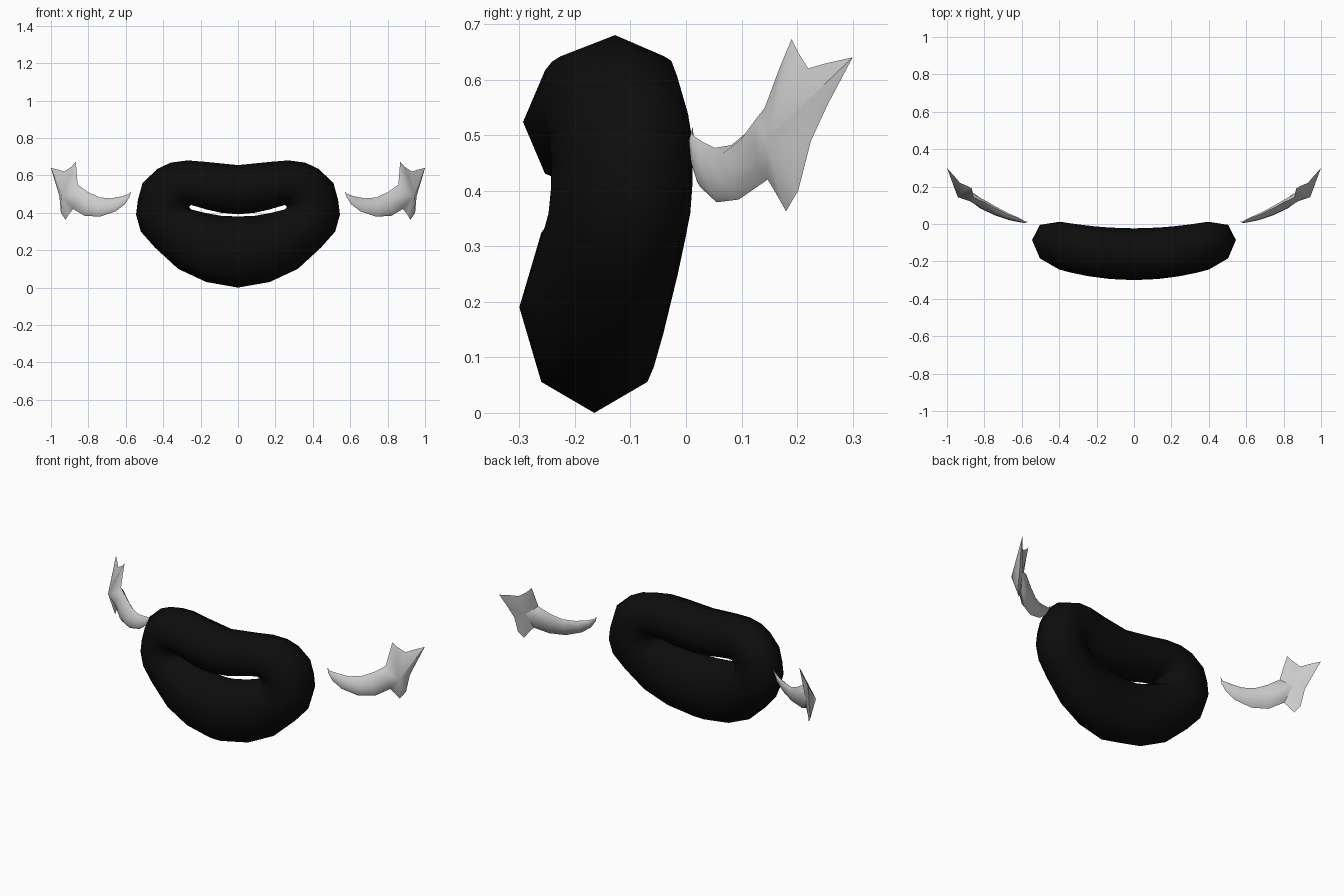
import bpy, bmesh, math
from mathutils import Vector

if "Cube" in bpy.data.objects:
    bpy.data.objects.remove(bpy.data.objects["Cube"])


def make_object(name, verts, faces, angle):
    mesh = bpy.data.meshes.new(name)
    bm = bmesh.new()
    vs = [bm.verts.new(v) for v in verts]
    for f in faces:
        bm.faces.new([vs[i] for i in f])
    bmesh.ops.remove_doubles(bm, verts=bm.verts, dist=1e-4)
    bmesh.ops.recalc_face_normals(bm, faces=bm.faces)
    bm.to_mesh(mesh)
    bm.free()
    ob = bpy.data.objects.new(name, mesh)
    bpy.context.collection.objects.link(ob)
    bpy.ops.object.select_all(action='DESELECT')
    ob.select_set(True)
    bpy.context.view_layer.objects.active = ob
    bpy.ops.object.shade_smooth_by_angle(angle=math.radians(angle))
    return ob


# Black lips: octagonal tube; stations are outer x, z and inner x, z
half = [(0, 0, 0, .38), (.17, .03, .09, .384), (.32, .10, .17, .398),
        (.445, .215, .23, .413), (.52, .30, .25, .418), (.545, .39, .258, .425),
        (.535, .47, .26, .432), (.51, .56, .256, .438), (.43, .635, .25, .441),
        (.36, .668, .22, .433), (.27, .68, .17, .418), (.17, .672, .09, .40),
        (0, .655, 0, .392)]
stations = half + [(-a, b, -c, d) for a, b, c, d in half[-2:0:-1]]
N, K = len(stations), 8
verts, faces = [], []
for ox, oz, ix, iz in stations:
    mx, mz = (ox + ix) / 2, (oz + iz) / 2
    yc = -.165 + .045 * min(1, (mx / .4) ** 2) + .02 * (mz - .19)
    depth = .135 - .008 * min(1, (mx / .4) ** 2)
    for k in range(K):
        a = 2 * math.pi * k / K
        c, s = math.cos(a), math.sin(a)
        outer_shift = .03 * abs(mx / .4) * max(c, 0)
        verts.append((mx + (ox - ix) / 2 * c, yc + depth * s + outer_shift,
                      mz + (oz - iz) / 2 * c))
for i in range(N):
    for k in range(K):
        j, m = (i + 1) % N, (k + 1) % K
        faces.append((i * K + k, j * K + k, j * K + m, i * K + m))
lips = make_object("lips", verts, faces, 80)
black = bpy.data.materials.new("black")
black.diffuse_color = (.004, .004, .004, 1)
black.use_nodes = True
black.node_tree.nodes["Principled BSDF"].inputs["Base Color"].default_value = black.diffuse_color
lips.data.materials.append(black)

# Side fins: crescent tail ending in a three-pointed star
top = [(.585, .012, .500), (.62, .03, .488), (.68, .052, .477),
       (.74, .082, .482), (.80, .115, .51), (.857, .142, .55)]
bottom = [(.58, .007, .485), (.605, .012, .445), (.655, .025, .407),
          (.74, .055, .379), (.82, .095, .384), (.882, .147, .42)]
tip = (.57, .012, .515)
star = [(.863, .168, .62), (.867, .19, .673), (.89, .203, .647),
        (.93, .22, .62), (.96, .255, .63), (1.0, .30, .64),
        (.975, .255, .555), (.955, .225, .49), (.947, .202, .40),
        (.922, .18, .363), (.902, .162, .395)]
front_centre, back_centre = (.942, .143, .49), (.905, .19, .51)
thick = [.004, .009, .015, .019, .022, .024]
normal = Vector((.42, -.9, 0))


def fin(name, side):
    pts, fcs = [tip], []
    for t, b, h in zip(top, bottom, thick):
        t, b = Vector(t), Vector(b)
        for k in range(8):
            a = 2 * math.pi * k / 8
            pts.append((t + b) / 2 + (t - b) / 2 * math.cos(a)
                       + normal * h * math.sin(a))
    for k in range(8):
        m = (k + 1) % 8
        fcs.append((0, 1 + k, 1 + m))
        for i in range(len(top) - 1):
            p = 1 + i * 8
            fcs.append((p + k, p + 8 + k, p + 8 + m, p + m))
    # Star faces fan out from a raised front and back centre
    last = 1 + (len(top) - 1) * 8
    rim = [last] + list(range(len(pts), len(pts) + len(star))) + [last + 4]
    pts += star
    f = len(pts)
    pts += [front_centre, back_centre]
    for a, b in zip(rim, rim[1:]):
        fcs += [(f, a, b), (f + 1, b, a)]
    for k in range(4):
        fcs += [(f, last + k, last + k + 1),
                (f + 1, last + 4 + k, last + (5 + k) % 8)]
    make_object(name, [(side * p[0], p[1], p[2]) for p in pts], fcs, 50)


fin("right_fin", 1)
fin("left_fin", -1)
